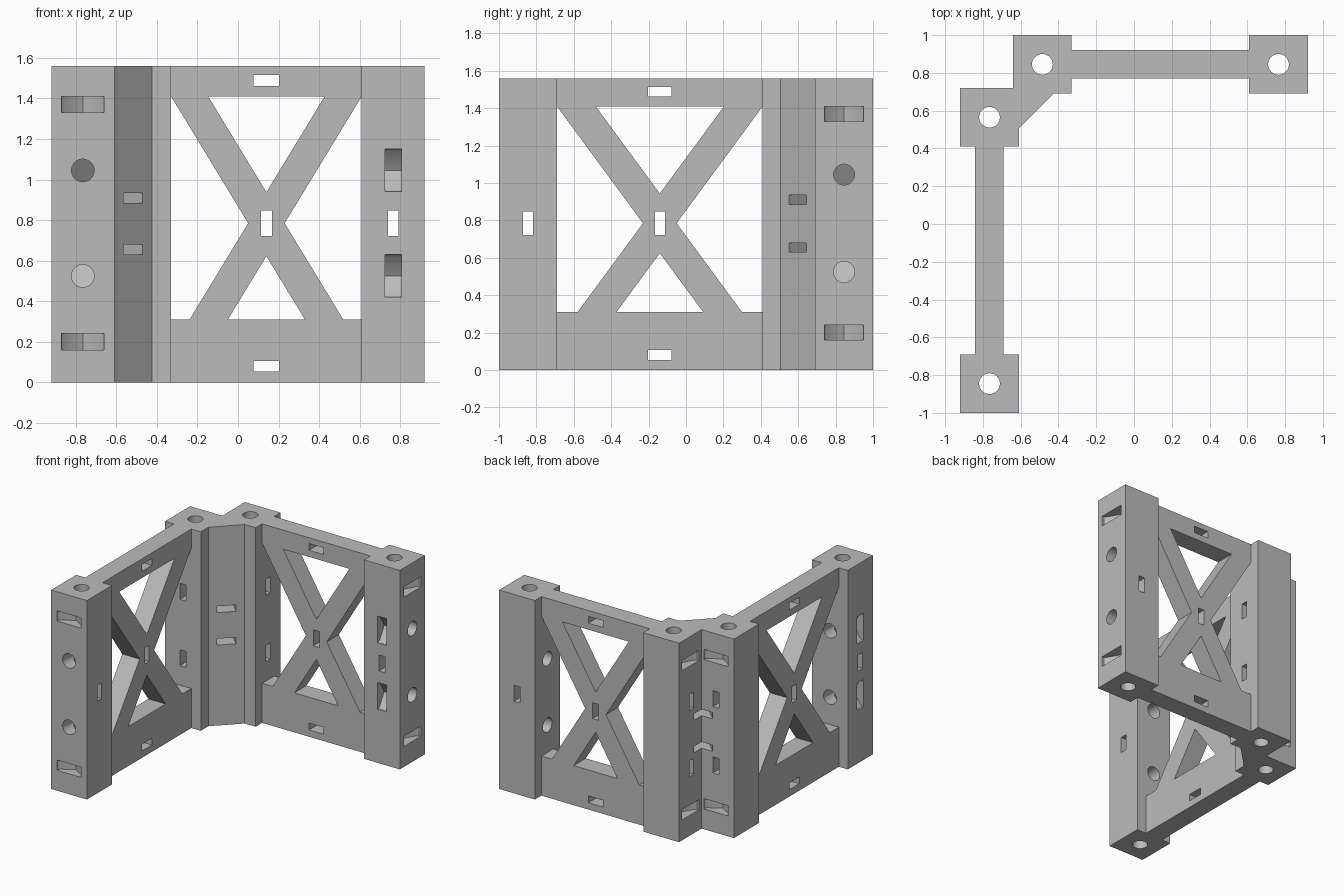
import bpy, bmesh, math
from mathutils import Vector

if "Cube" in bpy.data.objects:
    bpy.data.objects.remove(bpy.data.objects["Cube"])

grey = bpy.data.materials.new("plain grey")
grey.use_nodes = True
grey.diffuse_color = (0.5, 0.5, 0.5, 1)
grey.node_tree.nodes["Principled BSDF"].inputs["Base Color"].default_value = (0.5, 0.5, 0.5, 1)

X, Y, Z = Vector((1, 0, 0)), Vector((0, 1, 0)), Vector((0, 0, 1))
HEIGHT = 1.56
RADIUS = 0.056
BOLT_LEVELS = (0.525, 1.045)
POCKET_LEVELS = (0.2, 1.37)
MID = 0.785


def prism(name, points, extrude):
    """Solid made by sweeping a flat polygon along a vector."""
    bm = bmesh.new()
    face = bm.faces.new([bm.verts.new(p) for p in points])
    top = bmesh.ops.extrude_face_region(bm, geom=[face])["geom"]
    bmesh.ops.translate(bm, vec=extrude, verts=[v for v in top if isinstance(v, bmesh.types.BMVert)])
    bmesh.ops.recalc_face_normals(bm, faces=bm.faces)
    mesh = bpy.data.meshes.new(name)
    bm.to_mesh(mesh)
    bm.free()
    mesh.materials.append(grey)
    obj = bpy.data.objects.new(name, mesh)
    bpy.context.collection.objects.link(obj)
    return obj


def block(name, center, u, v, w, size):
    """Box on three axes."""
    a, b, c = u * size[0] / 2, v * size[1] / 2, w * size[2] / 2
    o = Vector(center) - c
    return prism(name, [o - a - b, o + a - b, o + a + b, o - a + b], 2 * c)


def rod(center, axis, length, radius=RADIUS):
    side = axis.orthogonal().normalized()
    other = axis.cross(side)
    start = Vector(center) - axis * length / 2
    ring = [start + radius * (side * math.cos(t) + other * math.sin(t))
            for t in (2 * math.pi * i / 32 for i in range(32))]
    return prism("cutter", ring, axis * length)


def pocket(origin, inward, along):
    """Blind slot with a V shaped floor."""
    across = inward.cross(along)
    shape = [(-0.105, -0.02), (0.105, -0.02), (0.105, 0.015), (0.095, 0.03),
             (0, 0.085), (-0.095, 0.03), (-0.105, 0.015)]
    start = Vector(origin) - across * 0.04
    return prism("cutter", [start + along * u + inward * d for u, d in shape], across * 0.08)


def slot(center, through, long_axis, depth=0.5):
    return block("cutter", center, through, long_axis, through.cross(long_axis), (depth, 0.125, 0.053))


def carve(obj, cutters):
    bpy.ops.object.select_all(action="DESELECT")
    bpy.context.view_layer.objects.active = obj
    obj.select_set(True)
    for cutter in cutters:
        cutter.hide_render = True
        mod = obj.modifiers.new("cut", "BOOLEAN")
        mod.operation = "DIFFERENCE"
        mod.solver = "EXACT"
        mod.object = cutter
        bpy.ops.object.modifier_apply(modifier=mod.name)
        bpy.data.objects.remove(cutter)
    bpy.ops.object.shade_smooth_by_angle(angle=math.radians(30))


def end_post(name, x, y, run, pocket_in, slot_axis):
    """Square post; run points outward along its panel."""
    c = Vector((x, y, HEIGHT / 2))
    obj = block(name, c, X, Y, Z, (0.31, 0.31, HEIGHT))
    side = Z.cross(run)
    cuts = [rod(c, Z, 2, 0.055), slot((x, y, MID), slot_axis, Z)]
    for z in BOLT_LEVELS:
        at = Vector((x, y, z))
        cuts.append(rod(at, run, 0.5))
        cuts.append(pocket(at - pocket_in * 0.155, pocket_in, Z))
    for z in POCKET_LEVELS:
        cuts.append(pocket(Vector((x, y, z)) + run * 0.155, -run, side))
    carve(obj, cuts)


def panel(name, center, along, half, tip, low_tip):
    """Cross braced panel; tip sizes are half widths of the triangular openings."""
    normal = Z.cross(along)
    c = Vector((center[0], center[1], 0))
    obj = block(name, c + Z * HEIGHT / 2, along, normal, Z, (2 * half, 0.15, HEIGHT))
    low, high = 0.31, 1.41
    slope = (high - MID) / (half - 0.09)
    openings = [
        [(-tip, high), (tip, high), (0, high - tip * slope)],
        [(-low_tip, low), (low_tip, low), (0, low + low_tip * slope)],
    ]
    foot = 0.09 + (MID - low) / slope
    for s in (-1, 1):
        openings.append([(s * half, high), (s * 0.09, MID), (s * foot, low),
                         (s * (half + 0.1), low), (s * (half + 0.1), high)])
    cuts = [prism("cutter", [c - normal * 0.3 + along * u + Z * z for u, z in o], normal * 0.6)
            for o in openings]
    cuts.append(slot(c + Z * MID, normal, Z))
    cuts += [slot(c + Z * z, normal, along) for z in (0.08, 1.488)]
    carve(obj, cuts)


# End posts and the two braced panels
end_post("back_end_post", 0.765, 0.845, X, Y, Y)
end_post("front_end_post", -0.765, -0.845, -Y, X, X)
panel("back_panel", (0.14, 0.845), X, 0.47, 0.287, 0.19)
panel("side_panel", (-0.767, -0.14), Y, 0.55, 0.343, 0.232)

# Corner: two overlapping posts joined by a chamfer
outline = [(-0.92, 0.41), (-0.61, 0.41), (-0.61, 0.505), (-0.425, 0.69), (-0.33, 0.69),
           (-0.33, 1), (-0.64, 1), (-0.64, 0.72), (-0.92, 0.72)]
corner = prism("corner_post", [Vector((x, y, 0)) for x, y in outline], Z * HEIGHT)
cuts = []
for x, y, run, face in ((-0.765, 0.565, Y, 0.72), (-0.485, 0.845, -X, -0.64)):
    cuts.append(rod((x, y, HEIGHT / 2), Z, 2, 0.055))
    cuts += [slot((x, y, z), run, Z, 0.4) for z in BOLT_LEVELS]
    for z in POCKET_LEVELS:
        at = Vector((x, face, z)) if run == Y else Vector((face, y + 0.015, z))
        cuts.append(pocket(at, -run, Z.cross(run)))
# Diagonal tie tunnels through the chamfer
diagonal = (Y - X).normalized()
for z in (0.655, 0.91):
    cuts.append(block("cutter", Vector((-0.518, 0.598, z)) + diagonal * 0.12,
                      diagonal, diagonal.cross(Z), Z, (0.36, 0.135, 0.05)))
carve(corner, cuts)
